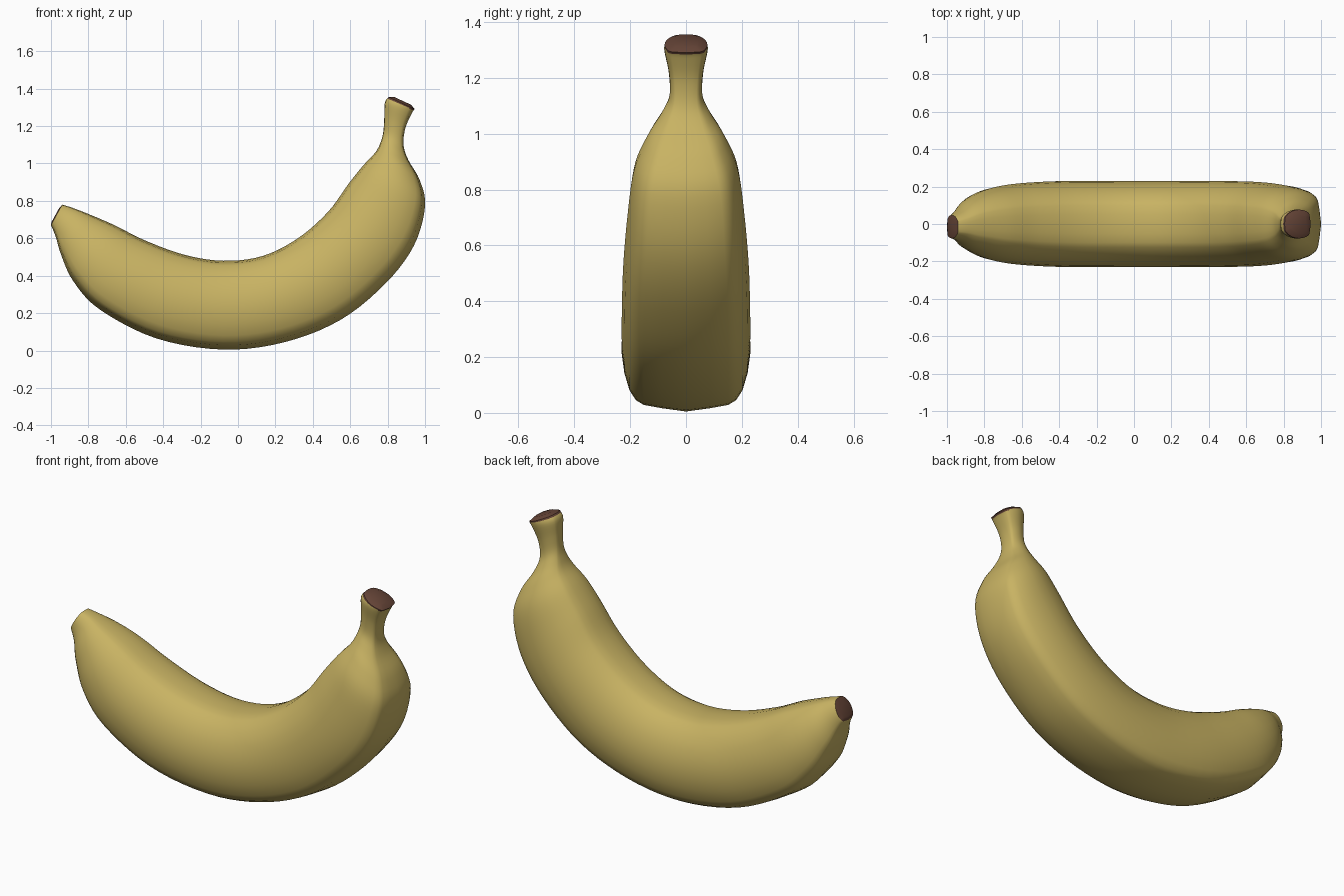
import bpy, bmesh
from mathutils import Vector

if "Cube" in bpy.data.objects:
    bpy.data.objects.remove(bpy.data.objects["Cube"])

def material(name, rgb):
    m = bpy.data.materials.new(name)
    m.diffuse_color = (*rgb, 1)
    m.use_nodes = True
    m.node_tree.nodes["Principled BSDF"].inputs["Base Color"].default_value = m.diffuse_color
    return m

yellow = material("banana yellow", (0.58, 0.45, 0.125))
brown = material("cut end brown", (0.13, 0.058, 0.038))

# Stations along the fruit: outer edge x, z, inner edge x, z, half width
stations = [
    (-1.00, .67, -.94, .78, .062), (-.975, .61, -.885, .763, .085),
    (-.945, .51, -.80, .73, .135), (-.88, .37, -.66, .67, .185),
    (-.74, .22, -.50, .59, .215), (-.44, .066, -.29, .513, .23),
    (-.08, .005, -.08, .48, .23), (.25, .045, .13, .505, .23),
    (.55, .165, .32, .60, .23), (.79, .36, .48, .74, .225),
    (.94, .56, .59, .89, .21), (1.00, .77, .67, .99, .187),
    (.972, .91, .735, 1.06, .14), (.91, 1.02, .763, 1.115, .09),
    (.885, 1.10, .777, 1.17, .06), (.895, 1.19, .782, 1.245, .061),
    (.93, 1.27, .785, 1.325, .077), (.945, 1.29, .805, 1.355, .077)]

# Half cross-section: width fraction, position from outer (0) to inner (1)
half = [(0, 0), (.38, .025), (.66, .05), (.78, .085), (.88, .16), (.96, .29), (1, .43),
        (.97, .58), (.88, .73), (.72, .86), (.54, .945), (.43, .975), (.22, .99), (0, 1)]
section = half + [(-a, b) for a, b in half[-2:0:-1]]

def spline(p, i, t):
    a, b, c, d = (Vector(p[max(0, min(len(p) - 1, k))]) for k in range(i - 1, i + 3))
    return .5 * (2*b + (c - a)*t + (2*a - 5*b + 4*c - d)*t*t + (3*b - a - 3*c + d)*t**3)

STEPS = 5
rows = [spline(stations, i, s / STEPS) for i in range(len(stations) - 1) for s in range(STEPS)]
rows.append(Vector(stations[-1]))

# Body lofted through the stations
bm = bmesh.new()
rings = []
for k, (ox, oz, ix, iz, w) in enumerate(rows):
    shift = -.015 * max(0, 1 - k / 12)
    rings.append([bm.verts.new((ox + (ix - ox)*v, u*w + shift, oz + (iz - oz)*v))
                  for u, v in section])
n = len(section)
for a, b in zip(rings, rings[1:]):
    for j in range(n):
        bm.faces.new((a[j], a[(j + 1) % n], b[(j + 1) % n], b[j]))

# Brown, slightly domed end caps
for ring, out in ((rings[0], Vector((-.008, 0, -.003))), (rings[-1], Vector((.006, 0, .012)))):
    c = sum((v.co for v in ring), Vector()) / n
    inner = [bm.verts.new(v.co.lerp(c, .35) + out) for v in ring]
    for j in range(n):
        bm.faces.new((ring[j], ring[(j + 1) % n], inner[(j + 1) % n], inner[j])).material_index = 1
    bm.faces.new(inner).material_index = 1
# Brown rim at the stem
for f in bm.faces:
    c = f.calc_center_median()
    if c.x > .7 and (c - Vector((.875, 0, 1.3225))).dot(Vector((.42, 0, .907))) > -.008:
        f.material_index = 1
bmesh.ops.recalc_face_normals(bm, faces=bm.faces)

mesh = bpy.data.meshes.new("banana")
bm.to_mesh(mesh)
bm.free()
mesh.materials.append(yellow)
mesh.materials.append(brown)
obj = bpy.data.objects.new("banana", mesh)
bpy.context.collection.objects.link(obj)
bpy.context.view_layer.objects.active = obj
obj.select_set(True)
bpy.ops.object.shade_smooth_by_angle(angle=0.7)
